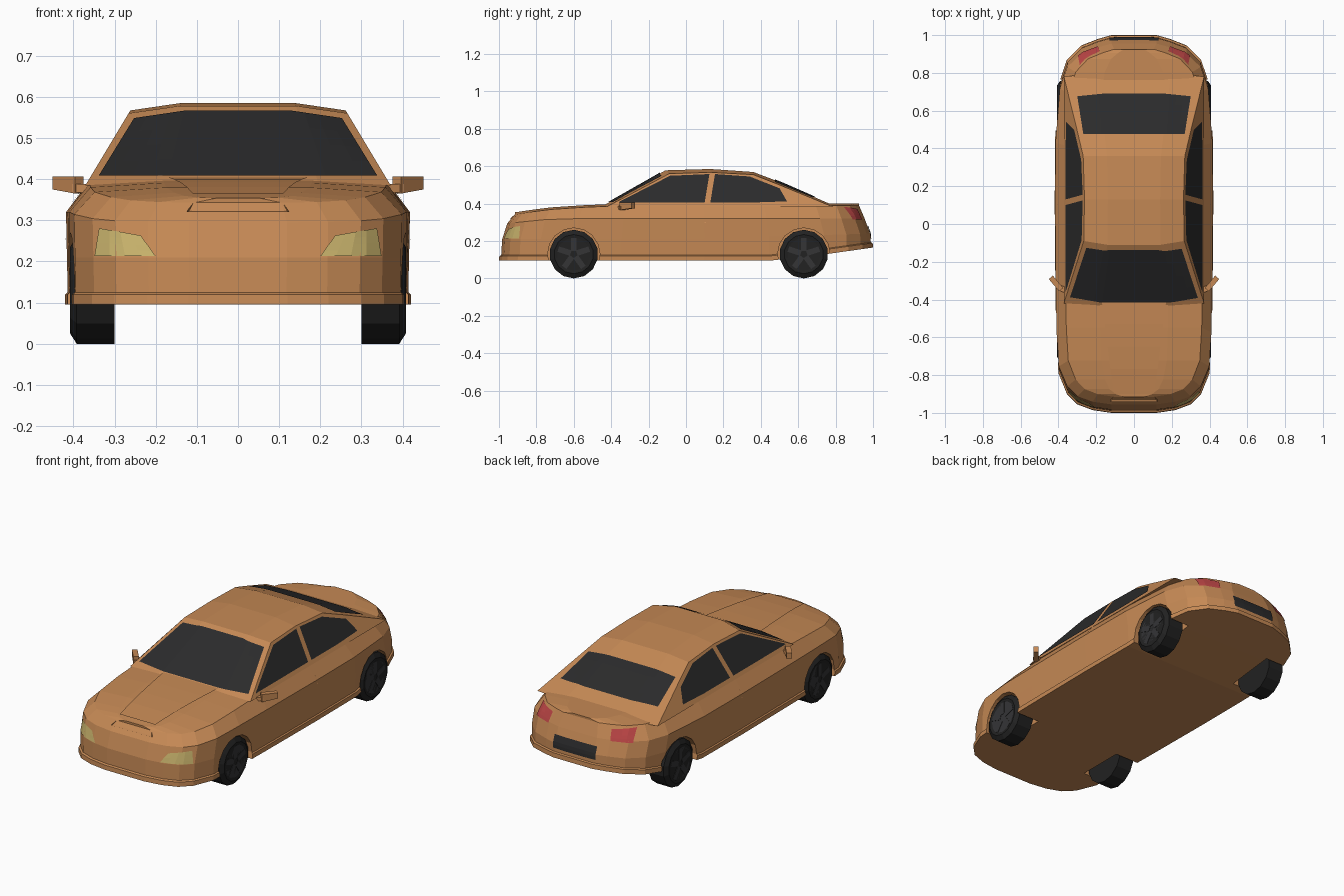
import bpy, bmesh, math
from mathutils import Vector, Matrix
from mathutils.bvhtree import BVHTree

if "Cube" in bpy.data.objects:
    bpy.data.objects.remove(bpy.data.objects["Cube"])


def material(name, rgb):
    m = bpy.data.materials.new(name)
    m.use_nodes = True
    m.diffuse_color = (*rgb, 1)
    m.node_tree.nodes["Principled BSDF"].inputs["Base Color"].default_value = (*rgb, 1)
    return m


PAINT = material("copper_paint", (0.56, 0.25, 0.09))
GLASS = material("dark_glass", (0.024, 0.024, 0.025))
TYRE = material("tyre_black", (0.016, 0.016, 0.016))
RIM = material("rim_grey", (0.035, 0.035, 0.037))
LAMP = material("headlight_yellow", (0.58, 0.45, 0.15))
RED = material("taillight_red", (0.50, 0.06, 0.06))


def finish(bm, name, mat, fix=True):
    if fix:
        bmesh.ops.recalc_face_normals(bm, faces=bm.faces)
    me = bpy.data.meshes.new(name)
    bm.to_mesh(me)
    bm.free()
    me.materials.append(mat)
    ob = bpy.data.objects.new(name, me)
    bpy.context.collection.objects.link(ob)
    return ob


def interp(table, t):
    for (a, u), (b, v) in zip(table, table[1:]):
        if t <= b:
            return u + (v - u) * max(0, (t - a) / (b - a))
    return table[-1][1]


# Lower body: stacked plan outlines, capped by cross strips
plan = [(-1, .12), (-.985, .22), (-.955, .30), (-.90, .355), (-.79, .40), (-.6, .412),
        (-.35, .416), (.1, .42), (.45, .418), (.75, .395), (.87, .355), (.945, .28),
        (.98, .19), (1, .12)]
floor = [(-1, .095), (.5, .095), (.75, .13), (1, .165)]
waist = [(-.95, .295), (-.7, .32), (1, .32)]
deck = [(-.91, .343), (-.75, .367), (-.4, .39), (1, .39)]
levels = [  # width factor, nose factor, tail factor, height rule
    (1, 1, 1, lambda y: interp(floor, y)),
    (1, .998, .998, lambda y: interp(floor, y) + .025),
    (.985, .988, .988, lambda y: interp(floor, y) + .03),
    (.99, .983, .985, lambda y: .21 + max(0, y) * .03),
    (.995, .955, .955, lambda y: interp(waist, y)),
    (.87, .915, .925, lambda y: interp(deck, y))]
bm = bmesh.new()
rings = []
for wf, nose, tail, height in levels:
    pts = [(w * wf, y * (nose if y < 0 else tail)) for y, w in plan]
    rings.append([[bm.verts.new((s * x, y, height(y))) for x, y in pts] for s in (1, -1)])
n = len(plan)
loops = [r[0] + r[1][::-1] for r in rings]
for a, b in zip(loops, loops[1:]):
    for i in range(2 * n):
        j = (i + 1) % (2 * n)
        bm.faces.new((a[i], a[j], b[j], b[i]))
mids = [[bm.verts.new((v.co.x * .5, v.co.y, v.co.z + .011)) for v in side] for side in rings[-1]]
columns = [rings[-1][0], mids[0], mids[1], rings[-1][1]]
for k in range(n - 1):
    bm.faces.new((rings[0][0][k], rings[0][0][k + 1], rings[0][1][k + 1], rings[0][1][k]))
    for a, b in zip(columns, columns[1:]):
        bm.faces.new((a[k], a[k + 1], b[k + 1], b[k]))
for k in (0, n - 1):
    bm.faces.new([c[k] for c in columns])
bmesh.ops.recalc_face_normals(bm, faces=bm.faces)
body_tree = BVHTree.FromBMesh(bm)
body = finish(bm, "lower_body", PAINT)

# Wheel arches cut through the sides
WHEELS = [(s, y) for s in (1, -1) for y in (-.6, .63)]
bm = bmesh.new()
for s, y in WHEELS:
    place = Matrix.Translation((s * .39, y, .13)) @ Matrix.Rotation(math.pi / 2, 4, 'Y')
    bmesh.ops.create_cone(bm, cap_ends=True, segments=16, radius1=.14, radius2=.14,
                          depth=.24, matrix=place)
cutter = finish(bm, "arch_cutter", PAINT)
cutter.hide_render = True
mod = body.modifiers.new("arches", 'BOOLEAN')
mod.operation, mod.solver, mod.object = 'DIFFERENCE', 'EXACT', cutter
bpy.context.view_layer.objects.active = body
bpy.ops.object.modifier_apply(modifier=mod.name)
bpy.data.objects.remove(cutter)

# Cabin: flat sides, crowned windscreen, roof and rear slope
cabin_rows = [  # y, z, crown shift in y, crown rise
    (-.42, .385, -.03, 0), (-.09, .56, -.02, .018), (.13, .567, 0, .018),
    (.36, .555, 0, .014), (.5, .5, .01, .012), (.78, .385, .02, 0)]
bm = bmesh.new()
rows = []
for y, z, dy, dz in cabin_rows:
    x = .362 - .6 * (z - .4)
    rows.append([bm.verts.new(p) for p in ((x, y, z), (x * .53, y + dy, z + dz),
                                           (-x * .53, y + dy, z + dz), (-x, y, z))])
for a, b in zip(rows, rows[1:]):
    for i in range(3):
        bm.faces.new((a[i], a[i + 1], b[i + 1], b[i]))
for i in (0, 3):
    bm.faces.new([r[i] for r in rows])
bm.faces.new(rows[0] + rows[-1][::-1])
bmesh.ops.recalc_face_normals(bm, faces=bm.faces)
cabin_tree = BVHTree.FromBMesh(bm)
finish(bm, "cabin", PAINT)

# Thin plates laid onto a surface between two outlines
VIEWS = {
    "front": lambda a, b: (Vector((a, -2, b)), Vector((0, 1, 0))),
    "rear": lambda a, b: (Vector((a, 2, b)), Vector((0, -1, 0))),
    "top": lambda a, b: (Vector((a, b, 2)), Vector((0, 0, -1))),
    "left": lambda a, b: (Vector((2, a, b)), Vector((-1, 0, 0))),
    "right": lambda a, b: (Vector((-2, a, b)), Vector((1, 0, 0)))}


def plate(name, mat, tree, view, low, high, lift=.004, sub=4):
    def dense(line):
        line = [Vector(p) for p in line]
        return [p.lerp(q, i / sub) for p, q in zip(line, line[1:]) for i in range(sub)] + line[-1:]
    bm = bmesh.new()
    grid = []
    for j in range(sub + 1):
        row = []
        for p, q in zip(dense(low), dense(high)):
            origin, ray = VIEWS[view](*p.lerp(q, j / sub))
            hit, normal, _, _ = tree.ray_cast(origin, ray)
            row.append(bm.verts.new(hit + normal * lift) if hit else None)
        grid.append(row)
    for a, b in zip(grid, grid[1:]):
        for i in range(len(a) - 1):
            quad = (a[i], a[i + 1], b[i + 1], b[i])
            if all(quad):
                f = bm.faces.new(quad)
                f.normal_update()
                if f.normal.dot(ray) > 0:
                    f.normal_flip()
    return finish(bm, name, mat, fix=False)


def both(half):
    return [(-x, v) for x, v in half[::-1]] + half


plate("windscreen", GLASS, cabin_tree, "front", both([(.17, .405), (.338, .405)]),
      both([(.13, .563), (.252, .545)]))
plate("rear_window", GLASS, cabin_tree, "top", both([(.15, .69), (.30, .675)]),
      both([(.14, .475), (.268, .475)]))
for side in ("left", "right"):
    s = 1 if side == "left" else -1
    plate(side + "_front_window", GLASS, cabin_tree, side,
          [(-.36, .404), (-.09, .404), (.10, .404)], [(-.355, .409), (-.085, .547), (.125, .556)])
    plate(side + "_rear_window", GLASS, cabin_tree, side,
          [(.13, .404), (.36, .404), (.54, .41)], [(.155, .556), (.34, .543), (.50, .48)])
    plate(side + "_door_seam", PAINT, body_tree, side, [(.1, .21), (.107, .21)],
          [(.1, .385), (.107, .385)], lift=.002)
    plate(side + "_headlight", LAMP, body_tree, "front", [(s * .2, .212), (s * .346, .212)],
          [(s * .235, .262), (s * .335, .28)])
    plate(side + "_taillight", RED, body_tree, "rear", [(s * .19, .315), (s * .295, .315)],
          [(s * .18, .37), (s * .285, .38)])
plate("number_plate", GLASS, body_tree, "rear", both([(.13, .212)]), both([(.13, .28)]))
plate("bonnet_bulge", PAINT, body_tree, "top", both([(.11, -.885)]), both([(.17, -.41)]), lift=.007)

# Bonnet scoop with a recessed mouth
bm = bmesh.new()
bmesh.ops.create_cube(bm, size=1)
for v in bm.verts:
    up, back = v.co.z > 0, v.co.y > 0
    v.co = ((.2 if up else .25) * v.co.x, -.85 if back else (-.90 if up else -.942),
            (.36 if back else .354) if up else .32)
mouth = min(bm.faces, key=lambda f: f.calc_center_median().y)
bmesh.ops.inset_region(bm, faces=[mouth], thickness=.01)
for v in mouth.verts:
    v.co.y += .015
finish(bm, "bonnet_scoop", PAINT)

# Door mirrors: swept heads on short stalks
for s, side in ((1, "left"), (-1, "right")):
    bm = bmesh.new()
    for size, loc, turn in (((.085, .028, .042), (.413, -.315, .386), 50),
                            ((.05, .03, .02), (.375, -.345, .378), 20)):
        m = (Matrix.Translation((s * loc[0], loc[1], loc[2]))
             @ Matrix.Rotation(s * math.radians(turn), 4, 'Z') @ Matrix.Diagonal((*size, 1)))
        made = bmesh.ops.create_cube(bm, size=1, matrix=m)
        for v in made["verts"]:
            if abs(v.co.x) > .42 and v.co.z < loc[2]:
                v.co.z += .01
    finish(bm, side + "_mirror", PAINT)

# Wheels: turned tyre, dished rim and five spokes
SEG = 14
tyre_profile = [(.30, .085), (.30, .13), (.392, .13), (.408, .105), (.405, .088)]
rim_profile = [(.405, .092), (.402, .084), (.38, .08), (.38, .03), (.402, .025)]


def turned(name, mat, profile, s, y):
    bm = bmesh.new()
    loops = []
    for x, r in profile:
        angles = [2 * math.pi * i / SEG for i in range(SEG)]
        loops.append([bm.verts.new((s * x, y + r * math.sin(a), .13 + r * math.cos(a)))
                      for a in angles])
    for a, b in zip(loops, loops[1:]):
        for i in range(SEG):
            j = (i + 1) % SEG
            bm.faces.new((a[i], a[j], b[j], b[i]))
    bm.faces.new(loops[0])
    bm.faces.new(loops[-1])
    return finish(bm, name, mat)


for s, y in WHEELS:
    label = ("front_" if y < 0 else "rear_") + ("left_" if s > 0 else "right_")
    turned(label + "tyre", TYRE, tyre_profile, s, y)
    turned(label + "rim", RIM, rim_profile, s, y)
    bm = bmesh.new()
    for i in range(5):
        m = (Matrix.Translation((s * .396, y, .13)) @ Matrix.Rotation(i * math.tau / 5, 4, 'X')
             @ Matrix.Translation((0, 0, .052)) @ Matrix.Diagonal((.022, .03, .07, 1)))
        bmesh.ops.create_cube(bm, size=1, matrix=m)
    finish(bm, label + "spokes", RIM)
